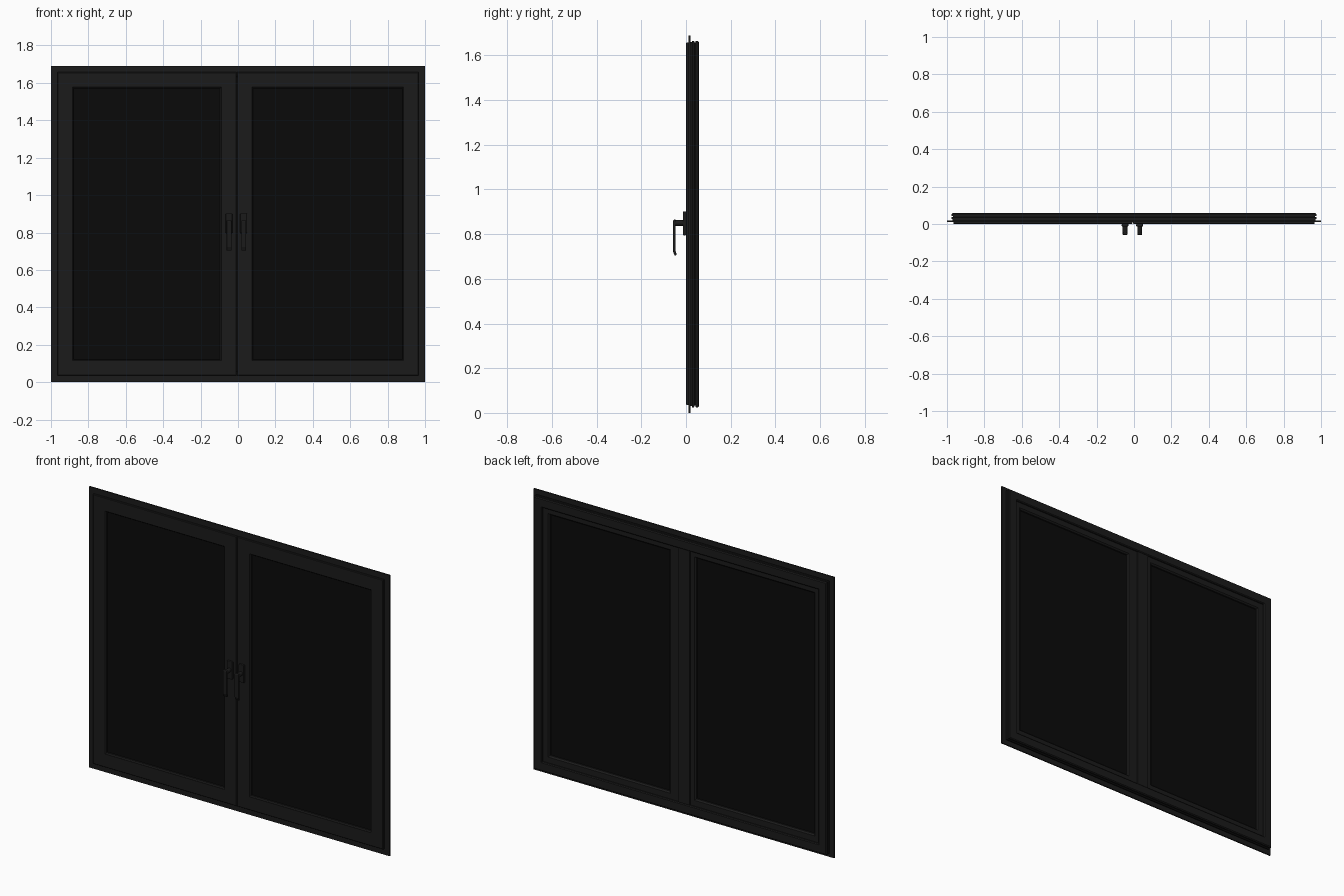
import bpy, bmesh, math
from mathutils import Matrix

if "Cube" in bpy.data.objects:
    bpy.data.objects.remove(bpy.data.objects["Cube"])


def material(name, v):
    m = bpy.data.materials.new(name)
    m.diffuse_color = (v, v, v, 1)
    m.use_nodes = True
    m.node_tree.nodes["Principled BSDF"].inputs["Base Color"].default_value = m.diffuse_color
    return m


FRAME = material("dark_frame", 0.011)
GLASS = material("dark_glass", 0.003)


def finish(name, bm, mat, bevel=0):
    bmesh.ops.recalc_face_normals(bm, faces=bm.faces)
    me = bpy.data.meshes.new(name)
    bm.to_mesh(me)
    bm.free()
    ob = bpy.data.objects.new(name, me)
    bpy.context.collection.objects.link(ob)
    me.materials.append(mat)
    if bevel:
        b = ob.modifiers.new("bevel", "BEVEL")
        b.width, b.segments, b.limit_method = bevel, 2, "ANGLE"
    return ob


def mitred_ring(name, x0, x1, z0, z1, profile):
    """Sweep an (inset, y) cross-section round a rectangle with mitred corners."""
    bm = bmesh.new()
    rings = [[bm.verts.new(c) for c in ((x0 + d, y, z0 + d), (x1 - d, y, z0 + d),
                                        (x1 - d, y, z1 - d), (x0 + d, y, z1 - d))]
             for d, y in profile]
    for i, a in enumerate(rings):
        b = rings[(i + 1) % len(rings)]
        for k in range(4):
            n = (k + 1) % 4
            bm.faces.new((a[k], a[n], b[n], b[k]))
    return finish(name, bm, FRAME)


def box(name, x0, x1, y0, y1, z0, z1, mat=FRAME, bevel=0):
    bm = bmesh.new()
    m = Matrix.Translation(((x0 + x1) / 2, (y0 + y1) / 2, (z0 + z1) / 2))
    bmesh.ops.create_cube(bm, size=1, matrix=m @ Matrix.Diagonal((x1 - x0, y1 - y0, z1 - z0, 1)))
    return finish(name, bm, mat, bevel)


# Outer frame with thin mounting flange and grooved outer edge
mitred_ring("outer_frame", -1, 1, 0, 1.69, [
    (0, .012), (0, .020), (.030, .020), (.030, .026), (.025, .028), (.025, .036),
    (.032, .038), (.032, .042), (.025, .044), (.025, .053), (.030, .058),
    (.075, .058), (.080, .054), (.080, .046), (.060, .046), (.060, .016), (.050, .012)])

# Two casement sashes: front lip overlaps the frame, bevelled glazing bead inside
SASH = [(0, .003), (0, .011), (.028, .011), (.028, .044), (.078, .044), (.086, .036),
        (.086, .008), (.080, .003), (.080, 0), (.003, 0)]
for side, x0, x1 in (("left", -.966, -.009), ("right", -.005, .966)):
    mitred_ring(side + "_sash", x0, x1, .035, 1.657, SASH)
    box(side + "_glass", x0 + .07, x1 - .07, .018, .028, .105, 1.587, GLASS)

# Meeting stile cover on the back and filler between the sashes
box("meeting_stile_cover", -.062, .014, .040, .054, .08, 1.61, bevel=.003)
box("meeting_stile_filler", -.037, .023, .011, .042, .063, 1.629)

# Handles: base plate, spindle and cranked lever
LEVER = [(-.046, .865), (-.054, .865), (-.058, .860), (-.058, .722), (-.050, .703),
         (-.041, .707), (-.047, .726), (-.047, .835)]
for side, cx in (("left", -.048), ("right", .030)):
    box(side + "_handle_plate", cx - .018, cx + .018, -.014, .001, .795, .902, bevel=.004)
    bm = bmesh.new()
    bmesh.ops.create_cone(bm, cap_ends=True, segments=24, radius1=.0125, radius2=.0125, depth=.044,
                          matrix=Matrix.Translation((cx, -.030, .850)) @ Matrix.Rotation(math.pi / 2, 4, "X"))
    spindle = finish(side + "_handle_spindle", bm, FRAME)
    bpy.context.view_layer.objects.active = spindle
    spindle.select_set(True)
    bpy.ops.object.shade_smooth_by_angle()
    spindle.select_set(False)
    bm = bmesh.new()
    face = bm.faces.new([bm.verts.new((cx - .0125, y, z)) for y, z in LEVER])
    ext = bmesh.ops.extrude_face_region(bm, geom=[face])
    new = [v for v in ext["geom"] if isinstance(v, bmesh.types.BMVert)]
    bmesh.ops.translate(bm, verts=new, vec=(.025, 0, 0))
    finish(side + "_handle_lever", bm, FRAME, .002)
